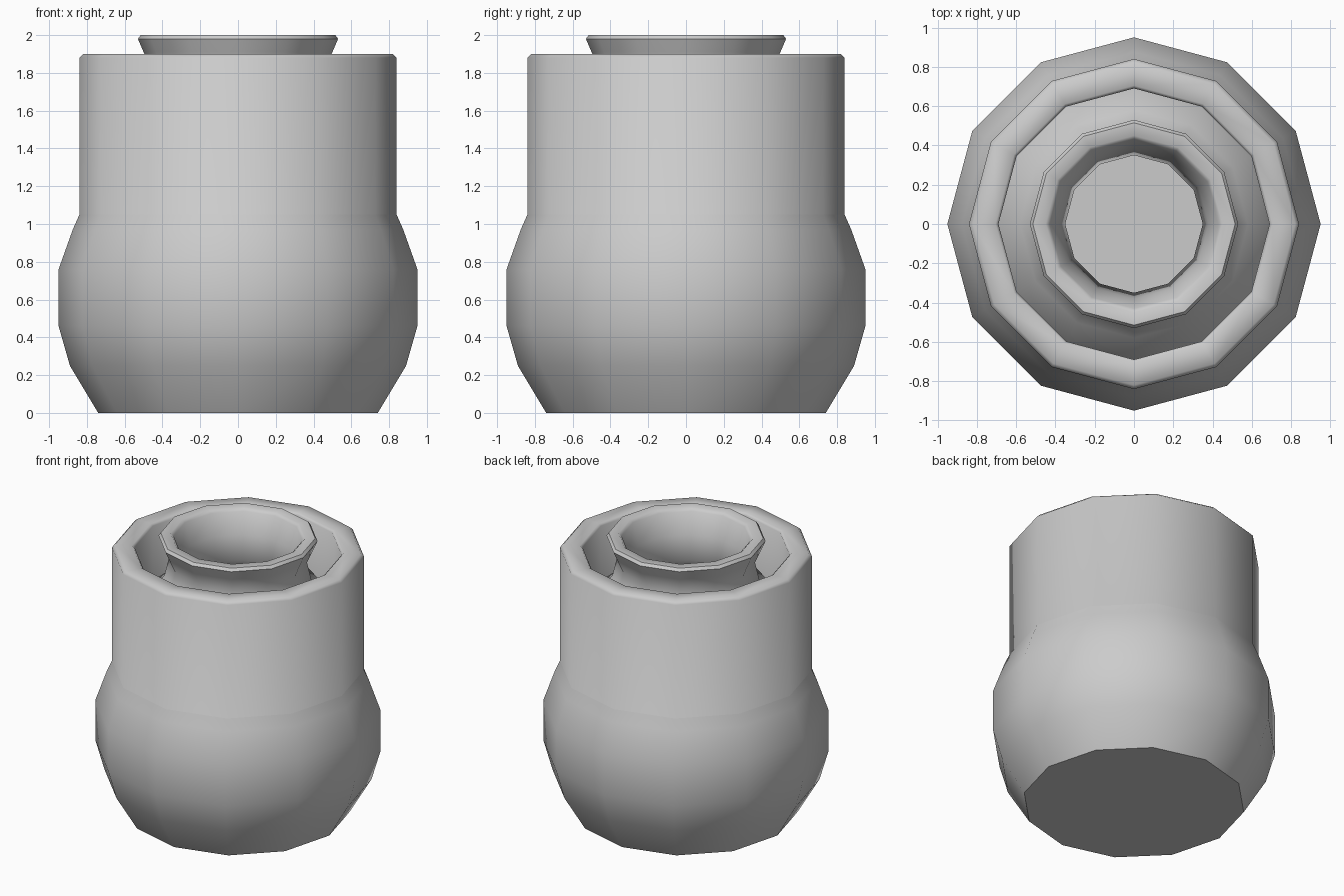
import bpy, bmesh, math

if "Cube" in bpy.data.objects:
    bpy.data.objects.remove(bpy.data.objects["Cube"])

SIDES = 12


def lathe(name, profile, closed=False, angle=40):
    """Revolve (radius, z) points around z, with corners on the axes."""
    bm = bmesh.new()
    rings = []
    for r, z in profile:
        if r == 0:
            rings.append([bm.verts.new((0, 0, z))] * SIDES)
        else:
            rings.append([bm.verts.new((r * math.cos(2 * math.pi * i / SIDES),
                                        r * math.sin(2 * math.pi * i / SIDES), z))
                          for i in range(SIDES)])
    pairs = list(zip(rings, rings[1:]))
    if closed:
        pairs.append((rings[-1], rings[0]))
    for a, b in pairs:
        for i in range(SIDES):
            j = (i + 1) % SIDES
            bm.faces.new(list(dict.fromkeys((a[i], a[j], b[j], b[i]))))
    bmesh.ops.recalc_face_normals(bm, faces=bm.faces)
    mesh = bpy.data.meshes.new(name)
    bm.to_mesh(mesh)
    bm.free()
    obj = bpy.data.objects.new(name, mesh)
    bpy.context.collection.objects.link(obj)
    bpy.context.view_layer.objects.active = obj
    obj.select_set(True)
    bpy.ops.object.shade_smooth_by_angle(angle=math.radians(angle))
    obj.select_set(False)
    return obj


# Hollow vessel: rounded belly, shoulder, narrow neck and flared lip
outside = [(0, 0), (0.74, 0), (0.89, 0.25), (0.95, 0.46), (0.95, 0.76),
           (0.875, 0.97), (0.80, 1.14), (0.74, 1.36), (0.68, 1.49),
           (0.58, 1.58), (0.49, 1.69), (0.46, 1.82), (0.50, 1.91),
           (0.53, 1.98), (0.515, 2.0)]
inside = [(0.45, 2.0), (0.43, 1.98), (0.38, 1.83), (0.35, 1.66),
          (0.47, 1.52), (0.60, 1.40), (0.69, 1.10), (0.84, 0.74),
          (0.84, 0.48), (0.79, 0.30), (0.67, 0.11), (0, 0.11)]
lathe("vessel", outside + inside, angle=50)

# Thick sleeve standing on the belly around the neck
lathe("sleeve", [(0.86, 0.985), (0.84, 1.005), (0.84, 1.88), (0.82, 1.9),
                 (0.705, 1.9), (0.69, 1.885), (0.69, 1.02), (0.70, 0.985)],
      closed=True, angle=50)
